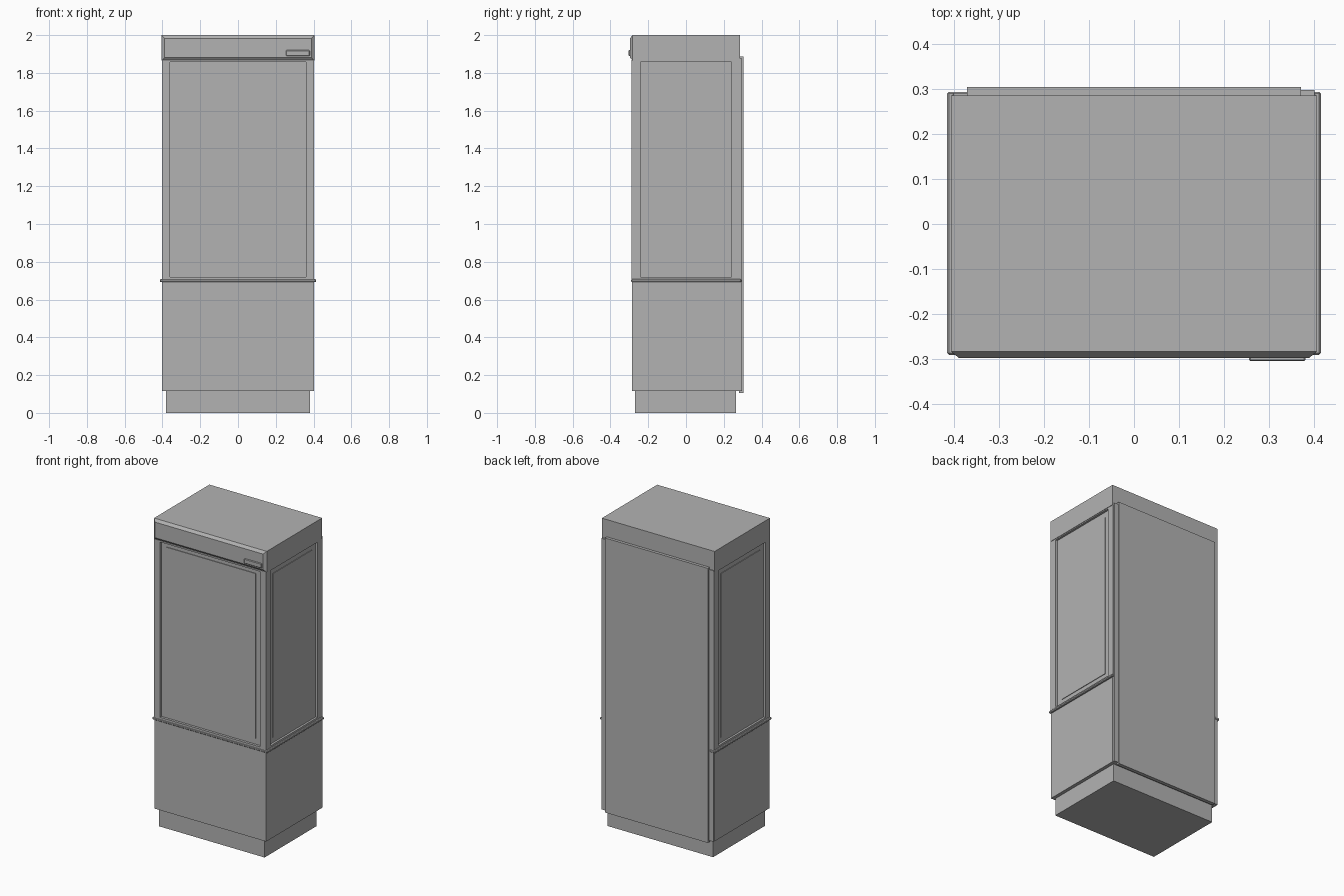
import bpy
import bmesh

if "Cube" in bpy.data.objects:
    bpy.data.objects.remove(bpy.data.objects["Cube"], do_unlink=True)

grey = bpy.data.materials.new("cabinet_grey")
grey.use_nodes = True
colour = (0.45, 0.45, 0.45, 1)
grey.diffuse_color = colour
grey.node_tree.nodes["Principled BSDF"].inputs["Base Color"].default_value = colour


def box(name, x, y, z, front_inset=0, bevel=0):
    """Box between ranges x, y and z; front_inset tapers the front face."""
    bm = bmesh.new()
    bmesh.ops.create_cube(bm, size=1)
    for v in bm.verts:
        front = v.co.y < 0
        v.co = [r[0] if c < 0 else r[1] for c, r in zip(v.co, (x, y, z))]
        if front and front_inset:
            v.co.x -= front_inset if v.co.x > 0 else -front_inset
            v.co.z -= front_inset if v.co.z > sum(z) / 2 else -front_inset
    if bevel:
        bmesh.ops.bevel(bm, geom=bm.edges[:], offset=bevel, segments=1, affect='EDGES')
    mesh = bpy.data.meshes.new(name)
    bm.to_mesh(mesh)
    bm.free()
    mesh.materials.append(grey)
    obj = bpy.data.objects.new(name, mesh)
    bpy.context.collection.objects.link(obj)
    return obj


# Base and lower cabinet
box("plinth", (-.38, .38), (-.27, .265), (0, .115))
box("lower_cabinet", (-.402, .402), (-.285, .283), (.115, .70))
box("waist_trim", (-.414, .414), (-.29, .293), (.692, .708), bevel=.004)

# Upper cabinet: recessed core framed by corner posts and thin rails
LOW, HIGH = .705, 1.868
box("upper_core", (-.388, .388), (-.272, .283), (LOW, HIGH))
for side, s in (("right", -1), ("left", 1)):
    inner, outer = sorted((s * .36, s * .402))
    box(side + "_front_post", (inner, outer), (-.288, -.24), (LOW, HIGH))
    box(side + "_back_post", (inner, outer), (.24, .287), (LOW, HIGH))
    # raised side pane
    box(side + "_pane", sorted((s * .385, s * .392)), (-.20, .20), (.755, 1.82))
    for name, z in (("bottom", (LOW, .72)), ("top", (1.858, HIGH))):
        box(side + "_" + name + "_rail", sorted((s * .38, s * .402)), (-.24, .24), z)
for name, z in (("bottom", (LOW, .72)), ("top", (1.858, HIGH))):
    box("front_" + name + "_rail", (-.36, .36), (-.288, -.26), z)
box("front_pane", (-.32, .32), (-.276, -.27), (.76, 1.83))

# Header with chamfered fascia and handle
box("header", (-.405, .405), (-.283, .285), (1.865, 2))
box("fascia", (-.405, .405), (-.297, -.283), (1.865, 2), front_inset=.017)
box("handle", (.255, .38), (-.304, -.29), (1.89, 1.92), bevel=.003)

# Back
box("back_plate", (-.37, .37), (.28, .304), (.105, 1.888))
box("back_left_strip", (.37, .4), (.28, .297), (.115, 1.875))
box("back_right_strip", (-.4, -.37), (.28, .29), (.115, 1.875))
